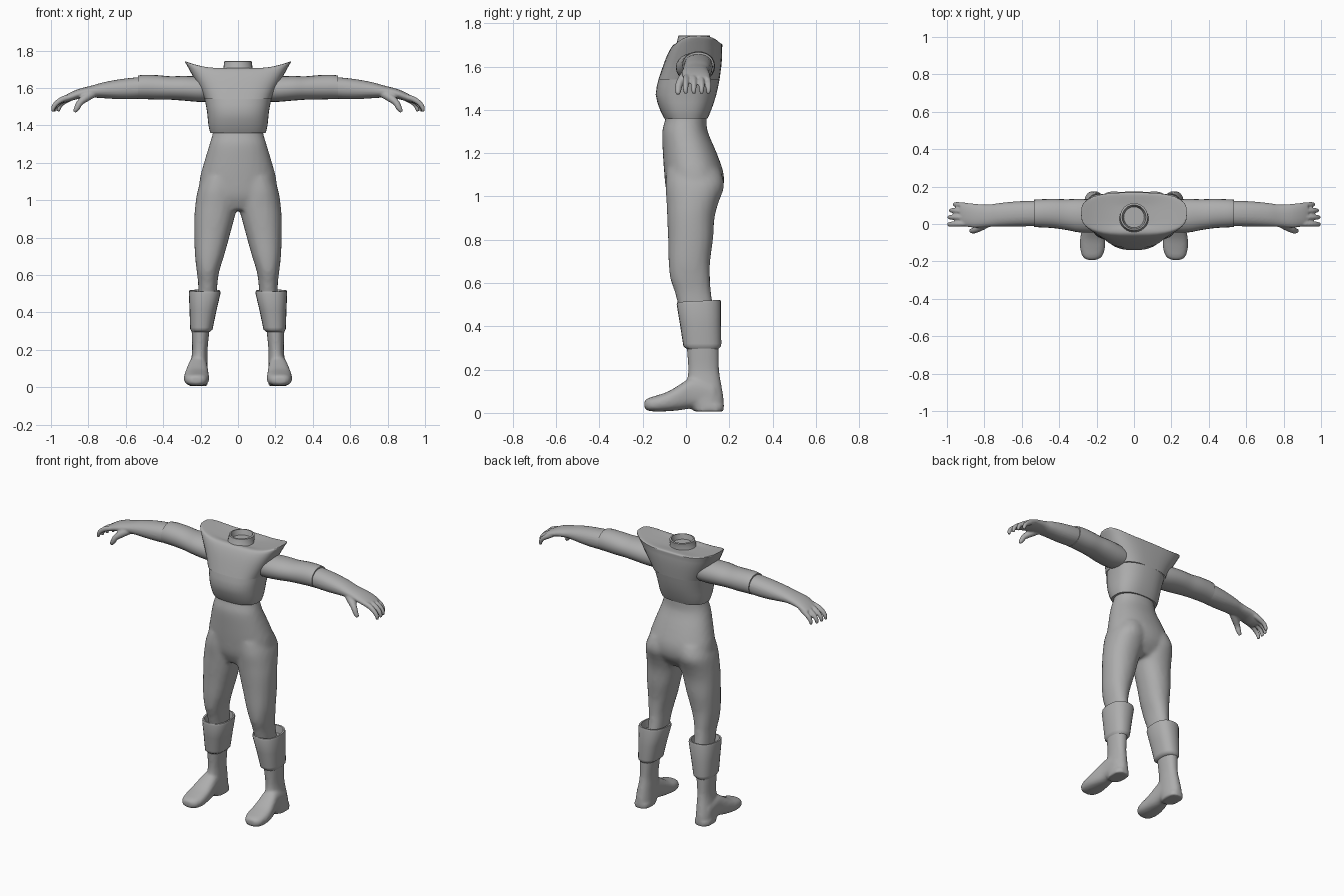
import bpy, bmesh, math
from mathutils import Vector

GREY = bpy.data.materials.new("plain_grey")
GREY.diffuse_color = (0.42, 0.42, 0.42, 1)


def skin(bm, rings):
    """Join closed rings of points into a capped surface."""
    loops = [[bm.verts.new(p) for p in r] for r in rings]
    n = len(loops[0])
    for a, b in zip(loops, loops[1:]):
        for i in range(n):
            j = (i + 1) % n
            bm.faces.new((a[i], a[j], b[j], b[i]))
    bm.faces.new(loops[0][::-1])
    bm.faces.new(loops[-1])


def smooth_rows(rows, sub):
    """Catmull-Rom rows between the given ones."""
    out = []
    for i in range(len(rows) - 1):
        p = [rows[max(i - 1, 0)], rows[i], rows[i + 1], rows[min(i + 2, len(rows) - 1)]]
        for k in range(sub):
            t = k / sub
            out.append([0.5 * (2 * b + (c - a) * t + (2 * a - 5 * b + 4 * c - d) * t * t
                               + (3 * b - a - 3 * c + d) * t ** 3) for a, b, c, d in zip(*p)])
    return out + [list(rows[-1])]


def loft(bm, axis, rows, power=2.0, n=24, sub=3, flip=1):
    """Rows are (position on axis, low a, high a, low b, high b)."""
    rings = []
    for pos, a0, a1, b0, b1 in smooth_rows(rows, sub):
        ring = []
        for i in range(n):
            t = 2 * math.pi * i / n
            c, s = math.cos(t), math.sin(t)
            a = (a0 + a1) / 2 + (a1 - a0) / 2 * math.copysign(abs(c) ** (2 / power), c)
            b = (b0 + b1) / 2 + (b1 - b0) / 2 * math.copysign(abs(s) ** (2 / power), s)
            x, y, z = {"x": (pos, a, b), "y": (a, pos, b), "z": (a, b, pos)}[axis]
            ring.append((x * flip, y, z))
        rings.append(ring)
    skin(bm, rings)


def tube(bm, rows, n=10):
    """Rows are (x, y, z, radius) along a bent path."""
    rows = smooth_rows(rows, 3)
    pts = [Vector(r[:3]) for r in rows]
    rings = []
    for i, p in enumerate(pts):
        d = (pts[min(i + 1, len(pts) - 1)] - pts[max(i - 1, 0)]).normalized()
        u = d.cross(Vector((0, 1, 0))).normalized()
        v = d.cross(u)
        rings.append([p + rows[i][3] * (u * math.cos(2 * math.pi * k / n)
                                        + v * math.sin(2 * math.pi * k / n)) for k in range(n)])
    skin(bm, rings)


def finish(name, bm, mirror=False, voxel=0, angle=45):
    bmesh.ops.recalc_face_normals(bm, faces=bm.faces)
    me = bpy.data.meshes.new(name)
    bm.to_mesh(me)
    bm.free()
    ob = bpy.data.objects.new(name, me)
    bpy.context.collection.objects.link(ob)
    me.materials.append(GREY)
    for o in bpy.context.selected_objects:
        o.select_set(False)
    ob.select_set(True)
    bpy.context.view_layer.objects.active = ob
    bpy.ops.object.shade_smooth_by_angle(angle=math.radians(angle))
    if voxel:  # fuse overlapping volumes into one skin
        rm = ob.modifiers.new("fuse", "REMESH")
        rm.mode = "VOXEL"
        rm.voxel_size = voxel
        rm.use_smooth_shade = True
        sm = ob.modifiers.new("soften", "SMOOTH")
        sm.factor, sm.iterations = 0.5, 4
    if mirror:
        ob.modifiers.new("mirror", "MIRROR").use_mirror_merge = False
    return ob


# Trousers: hips and two legs fused
bm = bmesh.new()
loft(bm, "z", [(1.44, -.13, .13, -.09, .09), (1.36, -.135, .135, -.095, .095),
               (1.30, -.152, .152, -.11, .10), (1.20, -.182, .182, -.107, .142),
               (1.10, -.207, .207, -.10, .175), (1.02, -.20, .20, -.09, .165),
               (0.95, -.13, .13, -.06, .11)], 2.2, 32)
for side in (1, -1):
    loft(bm, "z", [(1.12, .0, .19, -.09, .16), (1.05, .0, .217, -.095, .177),
                   (0.97, .003, .229, -.09, .15), (0.90, .02, .234, -.087, .132),
                   (0.80, .047, .234, -.083, .125), (0.70, .075, .23, -.081, .112),
                   (0.62, .10, .221, -.073, .112), (0.55, .11, .213, -.05, .117),
                   (0.42, .12, .212, -.02, .14)], 2.2, 24, 3, side)
finish("trousers", bm, voxel=0.014)

# Tunic with flared, raised shoulder wings
bm = bmesh.new()
loft(bm, "z", [(1.36, -.148, .148, -.10, .10), (1.40, -.158, .158, -.12, .117),
               (1.47, -.165, .165, -.14, .14), (1.54, -.178, .178, -.127, .155)], 2.5, 40, 2)
body_top = [(1.54, -.178, .178, -.127, .155), (1.60, -.207, .207, -.107, .163),
            (1.65, -.24, .24, -.088, .167), (1.685, -.268, .268, -.07, .167),
            (1.702, -.283, .283, -.055, .168), (1.706, -.272, .272, -.04, .158),
            (1.705, -.20, .20, -.025, .14), (1.70, -.09, .09, -.01, .10)]
loft(bm, "z", body_top, 2.9, 40, 2)
caps = [f for f in bm.faces if len(f.verts) > 4 and abs(f.calc_center_median().z - 1.54) < .01]
bmesh.ops.delete(bm, geom=caps, context="FACES_ONLY")
for v in bm.verts:
    if v.co.z > 1.6:
        lift = max(0, (abs(v.co.x) - .10) / .18)
        v.co.z += .036 * lift ** 2 * min(1, (v.co.z - 1.6) / .1)
finish("tunic", bm, angle=50)

# Standing collar with a hollow neck
bm = bmesh.new()
loft(bm, "z", [(1.67, -.10, .10, -.065, .115), (1.70, -.078, .078, -.045, .105),
               (1.742, -.074, .074, -.035, .112), (1.744, -.064, .064, -.027, .102),
               (1.712, -.055, .055, -.02, .092)], 2, 24, 1)
finish("collar", bm)

# Sleeves
bm = bmesh.new()
loft(bm, "x", [(.12, -.03, .12, 1.53, 1.65), (.20, -.045, .13, 1.525, 1.66),
               (.29, -.045, .134, 1.532, 1.664), (.36, -.032, .132, 1.537, 1.662),
               (.43, -.022, .134, 1.538, 1.668), (.50, -.018, .132, 1.54, 1.67),
               (.535, -.016, .13, 1.54, 1.666)], 2.1)
finish("sleeve", bm, mirror=True)

# Gloves: forearm, palm, fingers and thumb fused
bm = bmesh.new()
loft(bm, "x", [(.50, -.012, .124, 1.545, 1.658), (.56, -.012, .124, 1.54, 1.655),
               (.64, -.013, .12, 1.54, 1.645), (.72, -.014, .112, 1.545, 1.63),
               (.78, -.016, .104, 1.548, 1.613), (.85, -.02, .108, 1.542, 1.595),
               (.90, -.014, .112, 1.528, 1.574), (.93, -.006, .11, 1.52, 1.556)], 2.2)
for y, spread, reach in ((.004, -.006, 1.0), (.036, 0, .998), (.066, .006, .99), (.094, .01, .97)):
    dx = reach - 1
    tube(bm, [(.88, y, 1.555, .016), (.935 + dx, y + spread * .5, 1.541, .016),
              (.972 + dx, y + spread, 1.517, .014), (.988 + dx, y + spread, 1.492, .012),
              (.988 + dx, y + spread, 1.474, .008)])
tube(bm, [(.77, .012, 1.572, .022), (.81, -.01, 1.55, .023), (.845, -.03, 1.522, .018),
          (.86, -.036, 1.495, .016), (.875, -.037, 1.472, .01)])
glove = finish("glove", bm, mirror=True, voxel=0.006)
glove.modifiers["soften"].iterations = 2

# Boots: shaft and foot fused
bm = bmesh.new()
loft(bm, "z", [(.40, .145, .25, -.01, .15), (.30, .153, .248, .003, .152),
               (.20, .163, .245, .01, .153), (.14, .163, .252, .004, .162),
               (.08, .162, .262, .0, .172), (.045, .162, .264, .01, .175),
               (.008, .165, .262, .035, .173)], 2.2)
loft(bm, "y", [(-.192, .20, .25, .022, .055), (-.175, .172, .275, .01, .068),
               (-.13, .155, .288, .006, .082), (-.08, .155, .288, .008, .10),
               (-.03, .158, .279, .012, .13), (.02, .162, .268, .02, .16),
               (.07, .164, .264, .022, .16), (.13, .168, .26, .012, .14)], 2.6)
loft(bm, "z", [(.006, .162, .266, .04, .174), (.035, .162, .266, .04, .176)], 2.6, 24, 1)
finish("boot", bm, mirror=True, voxel=0.009)

# Folded boot cuffs, hollow at the top
bm = bmesh.new()
loft(bm, "z", [(.295, .152, .246, .003, .15), (.308, .136, .255, -.012, .162),
               (.32, .134, .256, -.014, .163), (.41, .115, .259, -.028, .162),
               (.505, .093, .263, -.043, .162), (.517, .096, .26, -.04, .159),
               (.517, .105, .25, -.032, .15), (.47, .115, .242, -.02, .145)], 2.4, 24, 1)
for v in bm.verts:  # rim rises towards the back
    if v.co.z > .46:
        v.co.z += .05 * (v.co.y - .06)
finish("boot_cuff", bm, mirror=True)
